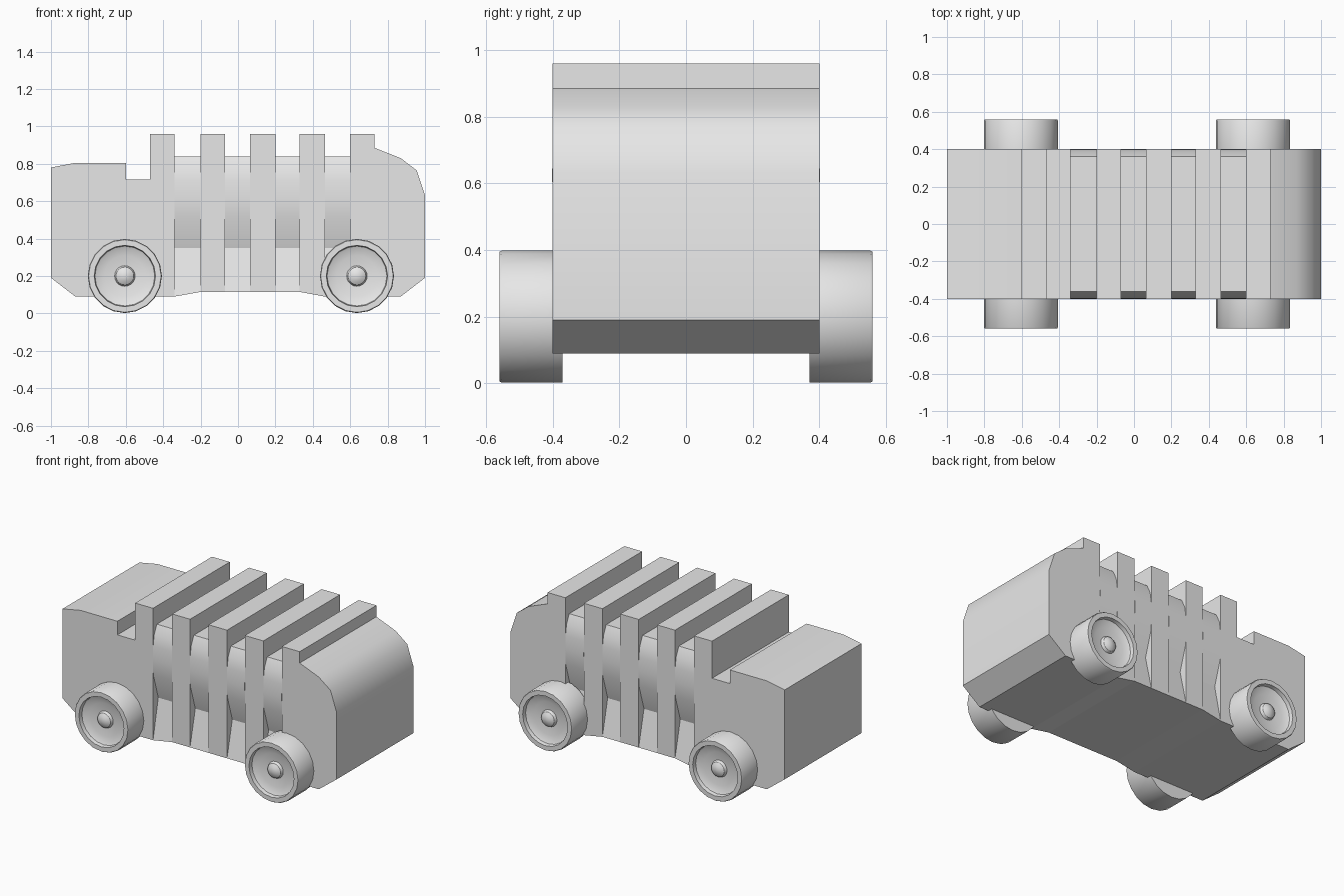
import bpy
import bmesh
import math
from mathutils import Vector

if "Cube" in bpy.data.objects:
    bpy.data.objects.remove(bpy.data.objects["Cube"], do_unlink=True)

grey = bpy.data.materials.new("plain_grey")
grey.use_nodes = True
grey.diffuse_color = (0.8, 0.8, 0.8, 1)
grey.node_tree.nodes["Principled BSDF"].inputs["Base Color"].default_value = (0.8, 0.8, 0.8, 1)

HALF = 0.4      # half width of the body


def finish(name, bm, angle):
    bmesh.ops.recalc_face_normals(bm, faces=bm.faces)
    mesh = bpy.data.meshes.new(name)
    bm.to_mesh(mesh)
    bm.free()
    mesh.materials.append(grey)
    obj = bpy.data.objects.new(name, mesh)
    bpy.context.collection.objects.link(obj)
    bpy.ops.object.select_all(action="DESELECT")
    obj.select_set(True)
    bpy.context.view_layer.objects.active = obj
    bpy.ops.object.shade_smooth_by_angle(angle=math.radians(angle))
    return obj


def loft(name, start, end, angle=36):
    """Solid between two matching outlines."""
    bm = bmesh.new()
    a = [bm.verts.new(p) for p in start]
    b = [bm.verts.new(p) for p in end]
    bm.faces.new(a)
    bm.faces.new(b)
    for i in range(len(a)):
        j = (i + 1) % len(a)
        bm.faces.new((a[i], a[j], b[j], b[i]))
    return finish(name, bm, angle)


def slab(name, outline):
    """Side outline (x, z) stretched across the body width."""
    return loft(name, [(x, -HALF, z) for x, z in outline],
                [(x, HALF, z) for x, z in outline])


def belly(x):
    """Height of the underside, raised between the wheels."""
    if x < -0.2:
        return 0.09 + 0.025 * (x + 0.34) / 0.14
    return 0.115 - 0.025 * max(0, min(1, (x - 0.33) / 0.135))


# End blocks, each with the outermost rib
slab("tail_block", [(-1, 0.19), (-0.87, 0.09), (-0.34, 0.09), (-0.34, 0.96),
                    (-0.47, 0.96), (-0.47, 0.715), (-0.6, 0.715),
                    (-0.6, 0.805), (-0.87, 0.805), (-1, 0.78)])
slab("nose_block", [(0.6, 0.09), (0.87, 0.09), (1, 0.19), (1, 0.63),
                    (0.955, 0.765), (0.87, 0.83), (0.73, 0.885),
                    (0.73, 0.96), (0.6, 0.96)])

# Ribs and the sculpted infills between them
cuts = [-0.34, -0.2, -0.07, 0.065, 0.2, 0.33, 0.465, 0.6]
side = [(0.36, 0.84), (0.388, 0.78), (0.399, 0.71), (0.402, 0.62),
        (0.397, 0.52), (0.345, 0.35)]
for i, (x0, x1) in enumerate(zip(cuts, cuts[1:])):
    if i % 2:
        slab(f"rib_{i // 2 + 1}", [(x0, belly(x0)), (x1, belly(x1)), (x1, 0.96), (x0, 0.96)])
    else:
        ends = []
        for x in (x0, x1):
            half = side + [(HALF, belly(x))]
            ends.append([(x, y, z) for y, z in half] +
                        [(x, -y, z) for y, z in reversed(half)])
        loft(f"rib_infill_{i // 2 + 1}", *ends, angle=25)

# Wheels: turned profile (radius, distance out) with dished disc and domed hub
tyre = [(0, 0.37), (0.198, 0.37), (0.198, 0.553), (0.194, 0.56), (0.164, 0.56),
        (0.16, 0.535), (0.15, 0.53), (0.11, 0.52), (0.055, 0.515)]
dome = [(0.055 * math.cos(t), 0.515 + 0.035 * math.sin(t))
        for t in (math.pi / 6, math.pi / 3)] + [(0, 0.55)]


def wheel(name, x, s):
    bm = bmesh.new()
    points = [bm.verts.new((r, s * d, 0)) for r, d in tyre + dome]
    edges = [bm.edges.new(pair) for pair in zip(points, points[1:])]
    bmesh.ops.spin(bm, geom=points + edges, cent=(0, 0, 0), axis=(0, 1, 0),
                   angle=math.tau, steps=20, use_merge=False)
    bmesh.ops.remove_doubles(bm, verts=bm.verts, dist=0.0005)
    bmesh.ops.dissolve_degenerate(bm, edges=bm.edges, dist=0.0005)
    bmesh.ops.translate(bm, verts=bm.verts, vec=Vector((x, 0, 0.2)))
    finish(name, bm, 32)


for end, x in (("tail", -0.605), ("nose", 0.636)):
    for label, s in (("front", -1), ("back", 1)):
        wheel(f"{end}_{label}_wheel", x, s)
